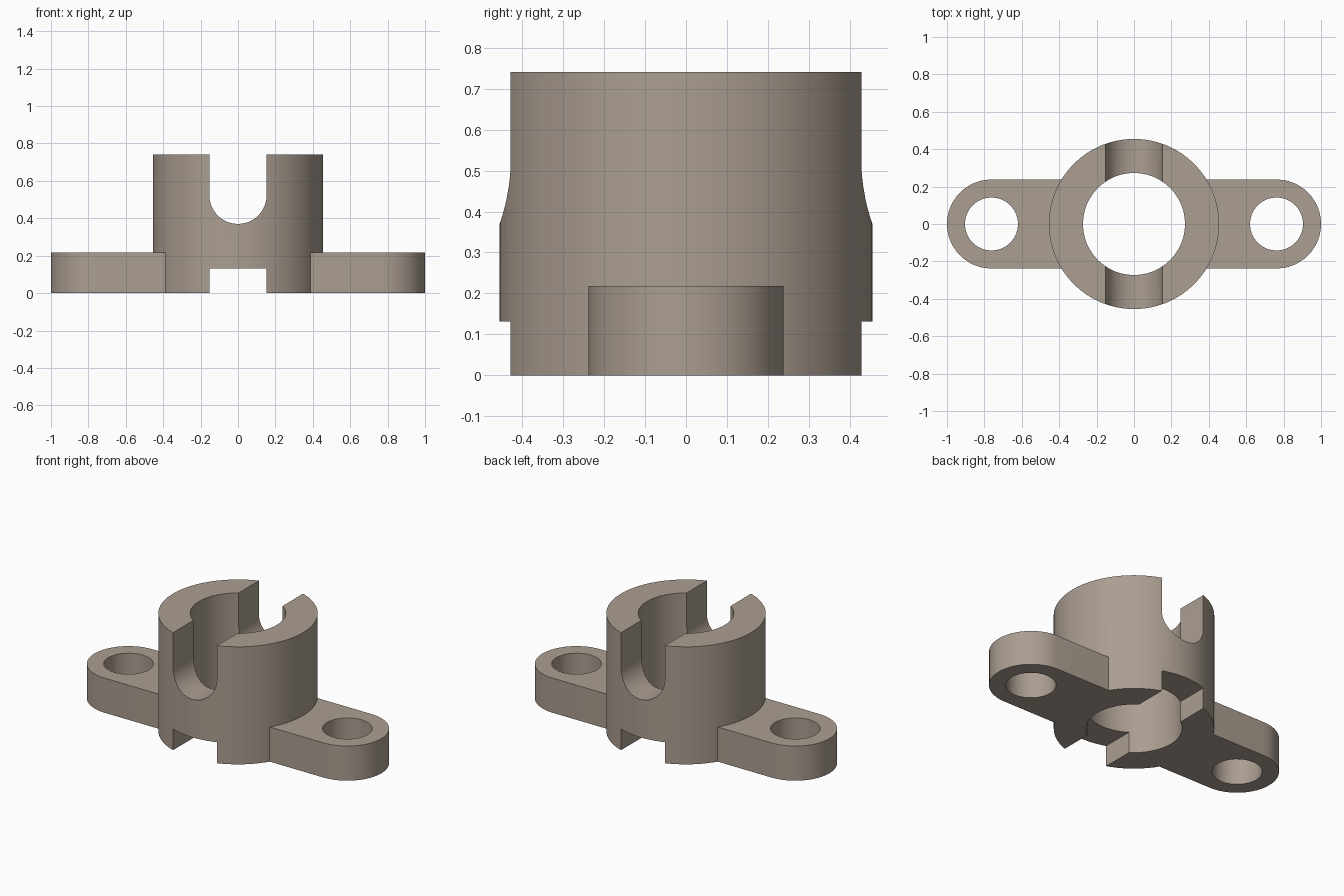
import bpy, bmesh, math
from mathutils import Matrix

cube = bpy.data.objects.get("Cube")
if cube:
    bpy.data.objects.remove(cube, do_unlink=True)

# Main dimensions
HEIGHT, BARREL_R, BORE_R = 0.74, 0.455, 0.273
FLANGE_H, FLANGE_R, HOLE_R = 0.218, 0.238, 0.142
HOLE_X = 1 - FLANGE_R
SLOT_W, SLOT_BOTTOM, KEY_H = 0.153, 0.37, 0.132

mat = bpy.data.materials.new("warm grey")
mat.use_nodes = True
colour = (0.41, 0.342, 0.285, 1)
mat.diffuse_color = colour
bsdf = next(n for n in mat.node_tree.nodes if n.type == 'BSDF_PRINCIPLED')
bsdf.inputs["Base Color"].default_value = colour
bsdf.inputs["Roughness"].default_value = 0.6


def arc(cx, cy, r, start, end, steps):
    """Points on an arc, angles in degrees, both ends included."""
    angles = [math.radians(start + (end - start) * i / steps) for i in range(steps + 1)]
    return [(cx + r * math.cos(a), cy + r * math.sin(a)) for a in angles]


def circle(cx, r, steps):
    return arc(cx, 0, r, 0, 360, steps)[:-1]


def prism(name, outline, low, high, along_y=False):
    """Extrude a closed outline along z, or an x-z outline along y."""
    bm = bmesh.new()
    face = bm.faces.new([bm.verts.new((x, y, low)) for x, y in outline])
    top = bmesh.ops.extrude_face_region(bm, geom=[face])["geom"]
    bmesh.ops.translate(bm, vec=(0, 0, high - low),
                        verts=[v for v in top if isinstance(v, bmesh.types.BMVert)])
    if along_y:
        bm.transform(Matrix.Rotation(math.pi / 2, 4, 'X'))
    bmesh.ops.recalc_face_normals(bm, faces=bm.faces)
    mesh = bpy.data.meshes.new(name)
    bm.to_mesh(mesh)
    bm.free()
    mesh.materials.append(mat)
    obj = bpy.data.objects.new(name, mesh)
    bpy.context.collection.objects.link(obj)
    return obj


def combine(target, tool, operation):
    """Apply a boolean and discard the tool object."""
    tool.hide_render = True
    mod = target.modifiers.new(tool.name, 'BOOLEAN')
    mod.operation, mod.solver, mod.object = operation, 'EXACT', tool
    bpy.context.view_layer.objects.active = target
    bpy.ops.object.modifier_apply(modifier=mod.name)
    bpy.data.objects.remove(tool, do_unlink=True)


# Barrel joined to the round-ended mounting flange
housing = prism("slotted_flange_housing", circle(0, BARREL_R, 64), 0, HEIGHT)
flange_outline = (arc(HOLE_X, 0, FLANGE_R, -90, 90, 24)
                  + arc(-HOLE_X, 0, FLANGE_R, 90, 270, 24))
combine(housing, prism("flange", flange_outline, 0, FLANGE_H), 'UNION')

# Central bore and the two bolt holes
combine(housing, prism("bore", circle(0, BORE_R, 48), -0.1, 1), 'DIFFERENCE')
for side, x in (("left", HOLE_X), ("right", -HOLE_X)):
    combine(housing, prism(side + "_bolt_hole", circle(x, HOLE_R, 32), -0.1, 1), 'DIFFERENCE')

# Round-bottomed slot from the top, square keyway underneath
slot = arc(0, SLOT_BOTTOM + SLOT_W, SLOT_W, 180, 360, 24) + [(SLOT_W, 1), (-SLOT_W, 1)]
combine(housing, prism("top_slot", slot, -1, 1, along_y=True), 'DIFFERENCE')
keyway = [(-SLOT_W, -0.1), (SLOT_W, -0.1), (SLOT_W, KEY_H), (-SLOT_W, KEY_H)]
combine(housing, prism("bottom_keyway", keyway, -1, 1, along_y=True), 'DIFFERENCE')

# Smooth the curved walls, keep the machined edges crisp
bpy.ops.object.select_all(action='DESELECT')
housing.select_set(True)
bpy.context.view_layer.objects.active = housing
bpy.ops.object.shade_smooth_by_angle(angle=math.radians(30))
